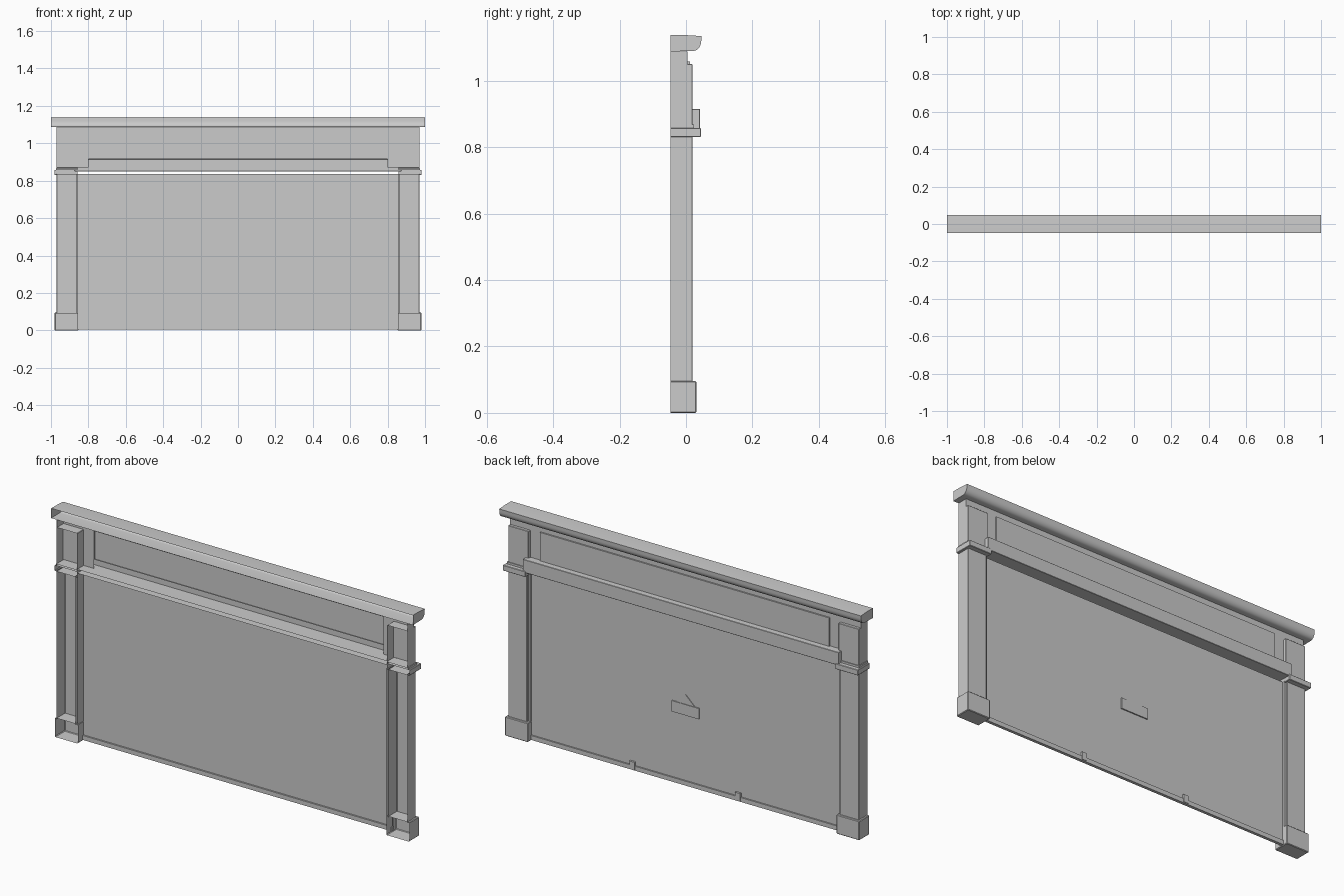
import bpy, bmesh, math

if "Cube" in bpy.data.objects:
    bpy.data.objects.remove(bpy.data.objects["Cube"])

BACK = -0.047  # open rear plane of the whole facade


def finish(bm, name, bevel=0.0):
    me = bpy.data.meshes.new(name)
    bm.to_mesh(me)
    bm.free()
    ob = bpy.data.objects.new(name, me)
    bpy.context.collection.objects.link(ob)
    if bevel:
        mod = ob.modifiers.new("edge_bevel", 'BEVEL')
        mod.width = bevel
        mod.segments = 1
    return ob


def box(name, x, y, z, open_back=True, open_ends=False, bevel=0.0):
    """Box between (min, max) pairs; optionally without its rear or its z end faces."""
    bm = bmesh.new()
    bmesh.ops.create_cube(bm, size=1)
    for v in bm.verts:
        v.co = [(a + b) / 2 + c * (b - a) for c, (a, b) in zip(v.co, (x, y, z))]
    bm.normal_update()
    drop = [f for f in bm.faces
            if (open_back and f.normal.y < -0.5) or (open_ends and abs(f.normal.z) > 0.5)]
    bmesh.ops.delete(bm, geom=drop, context='FACES')
    return finish(bm, name, bevel)


def prism(name, pts, axis, lo, hi, skip_last=False):
    """Extrude a 2D profile along x (profile = y,z) or y (profile = x,z)."""
    bm = bmesh.new()
    put = (lambda p, t: (t, p[0], p[1])) if axis == 'x' else (lambda p, t: (p[0], t, p[1]))
    a = [bm.verts.new(put(p, lo)) for p in pts]
    b = [bm.verts.new(put(p, hi)) for p in pts]
    n = len(pts)
    bm.faces.new(a)
    bm.faces.new(b[::-1])
    for i in range(n):
        j = (i + 1) % n
        bm.faces.new((a[i], b[i], b[j], a[j]))
    bmesh.ops.recalc_face_normals(bm, faces=bm.faces)
    if skip_last:
        rear = [f for f in bm.faces if set(f.verts) == {a[0], a[-1], b[0], b[-1]}]
        bmesh.ops.delete(bm, geom=rear, context='FACES')
    return finish(bm, name)


def sheet(name, pts, y):
    """Single flat face in the xz plane, facing +y."""
    bm = bmesh.new()
    f = bm.faces.new([bm.verts.new((px, y, pz)) for px, pz in pts])
    f.normal_update()
    if f.normal.y < 0:
        f.normal_flip()
    return finish(bm, name)


# Cornice: flat top, rounded front moulding, hollow rear
curve = [(0.020 + 0.026 * math.sin(t), 1.120 - 0.031 * math.cos(t))
         for t in [math.radians(15 * i) for i in range(7)]]
profile = [(BACK, 1.088)] + curve + [(0.047, 1.134), (0.0, 1.137), (BACK, 1.137)]
cornice = prism("cornice", profile, 'x', -1.0, 1.0, skip_last=True)

# Fascia with a shallow raised panel whose rear is a pocket
fx, fy, fz, px, pz0, pz1 = 0.97, 0.005, 1.088, 0.80, 0.915, 1.057
sheet("fascia_top", [(-fx, pz1), (fx, pz1), (fx, fz), (-fx, fz)], fy)
box("fascia_panel", (-px, px), (fy, 0.012), (pz0, pz1))
for s in (-1, 1):
    sheet("fascia_end", [(s * px, 0.87), (s * fx, 0.87), (s * fx, pz1), (s * px, pz1)], fy)

# Cross beam and the deep soffit beneath it
box("cross_beam", (-0.873, 0.873), (fy, 0.042), (0.85, 0.915), bevel=0.0015)
box("soffit", (-0.857, 0.857), (BACK, 0.04), (0.851, 0.87))

# Large lower panel with bottom rail
sheet("main_panel", [(-0.857, 0.005), (0.857, 0.005), (0.857, 0.835), (-0.857, 0.835)], 0.0)
box("bottom_rail", (-0.857, 0.857), (-0.008, 0.007), (0.004, 0.026), open_back=False)

# Matching pilasters, each built of hollow shells
for s, side in ((-1, "left"), (1, "right")):
    def span(a, b):
        return tuple(sorted((s * a, s * b)))
    box(side + "_plinth", span(0.853, 0.98), (BACK, 0.031), (0.0, 0.096), bevel=0.003)
    box(side + "_pilaster", span(0.865, 0.97), (BACK, 0.02), (0.09, 0.835),
        open_ends=True, bevel=0.002)
    box(side + "_jamb", span(0.855, 0.865), (BACK, 0.010), (0.09, 0.835), open_ends=True)
    box(side + "_collar", span(0.857, 0.982), (BACK, 0.045), (0.83, 0.858), bevel=0.002)
    box(side + "_collar_cap", span(0.857, 0.974), (BACK, 0.024), (0.858, 0.868))
    box(side + "_upper_pilaster", span(0.857, 0.97), (BACK, 0.02), (0.866, 1.05), bevel=0.002)
    # Outer return of the fascia above the pilaster
    box(side + "_fascia_return", span(0.969, 0.97), (BACK, fy), (1.045, fz), open_back=False)
    # Small clips on the bottom rail
    box(side + "_clip", span(0.278, 0.306), (0.0, 0.010), (0.008, 0.046), open_back=False)

# Hanging plaque with its triangular hanger
box("plaque", (-0.075, 0.075), (0.0, 0.006), (0.354, 0.408), open_back=False)
prism("plaque_hanger", [(-0.05, 0.408), (0.05, 0.408), (0.0, 0.456)], 'y', 0.0, 0.003)

bpy.ops.object.select_all(action='DESELECT')
cornice.select_set(True)
bpy.context.view_layer.objects.active = cornice
bpy.ops.object.shade_smooth_by_angle(angle=math.radians(30))
